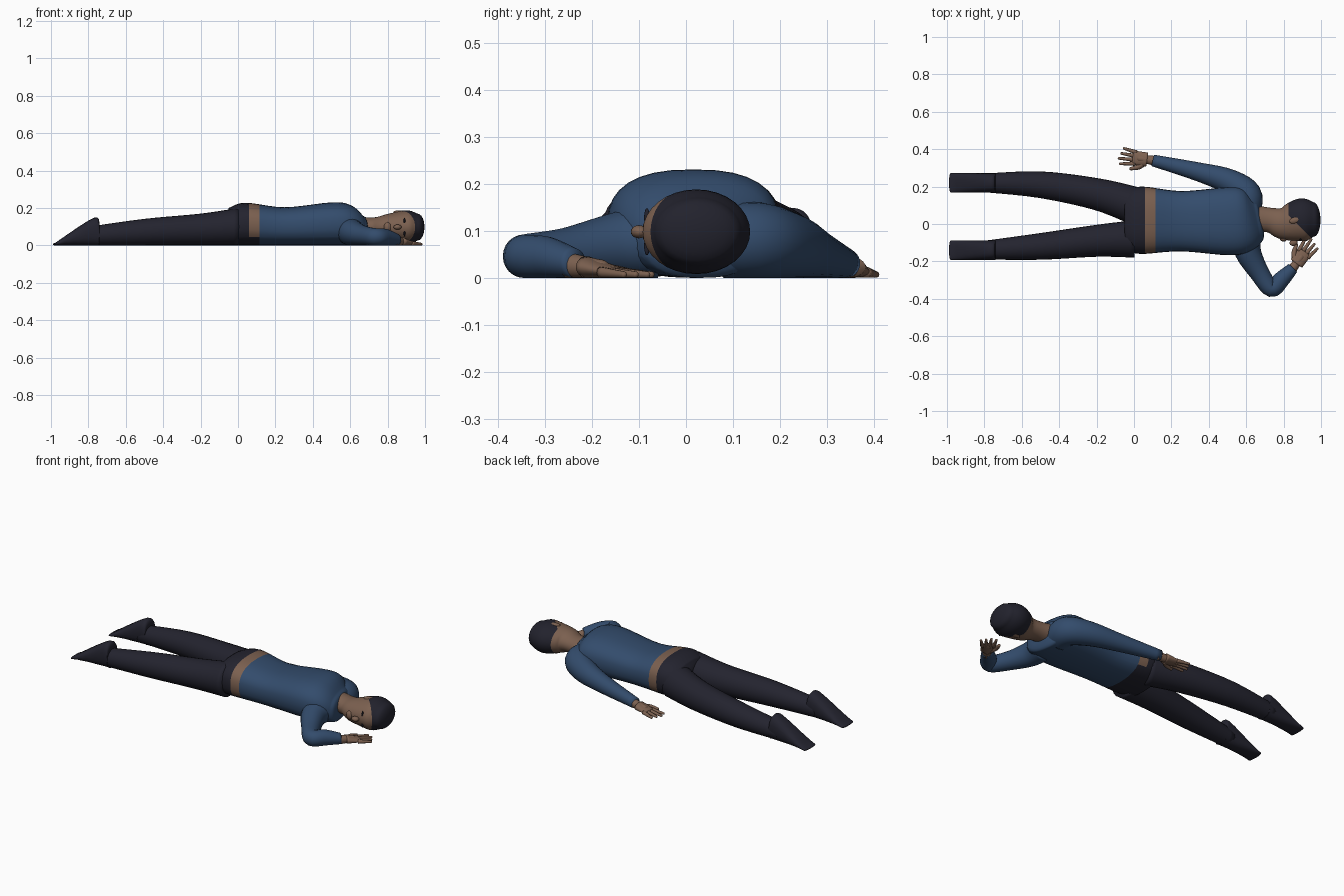
import bpy, bmesh, math
from mathutils import Vector, Matrix

default_cube = bpy.data.objects.get("Cube")
if default_cube:
    bpy.data.objects.remove(default_cube, do_unlink=True)


def material(name, red, green, blue):
    mat = bpy.data.materials.new(name)
    mat.use_nodes = True
    color = (red, green, blue, 1)
    mat.diffuse_color = color
    mat.node_tree.nodes["Principled BSDF"].inputs["Base Color"].default_value = color
    return mat


SHIRT = material("blue_shirt", .033, .072, .15)
TROUSERS = material("dark_cloth", .017, .017, .028)
HAIR = material("dark_hair", .016, .016, .026)
SKIN = material("brown_skin", .2, .118, .08)


def finish(name, mesh_builder, materials, rule=None):
    """Turn a bmesh into a smooth object, coloured by a rule on face centres."""
    bmesh.ops.recalc_face_normals(mesh_builder, faces=mesh_builder.faces)
    for face in mesh_builder.faces:
        face.smooth = True
        if rule:
            face.material_index = rule(face.calc_center_median())
    mesh = bpy.data.meshes.new(name)
    mesh_builder.to_mesh(mesh)
    mesh_builder.free()
    for mat in materials:
        mesh.materials.append(mat)
    part = bpy.data.objects.new(name, mesh)
    bpy.context.scene.collection.objects.link(part)


def smooth_path(stations, steps):
    """Catmull-Rom curve through stations of x, y and half height."""
    knots = [Vector(station) for station in (stations[0], *stations, stations[-1])]
    path = []
    for before, start, end, after in zip(knots, knots[1:], knots[2:], knots[3:]):
        leave, arrive = (end - before) / 2, (after - start) / 2
        for step in range(steps):
            t = step / steps
            bend = (start - end) * 2 + leave + arrive
            sag = (end - start) * 3 - leave * 2 - arrive
            path.append(start + leave * t + sag * t ** 2 + bend * t ** 3)
    path.append(knots[-1])
    return path


def loft(name, stations, materials, rule=None, flat=1, width=None, level=None,
         dome=0, power=2, sides=24, steps=5, cuts=()):
    """Skin superellipse rings, which rest on the floor unless given a level."""
    rings = []
    for x, y, high in smooth_path(stations, steps):
        center = Vector((x, y, high if level is None else level))
        rings.append((center, width or high * flat, high))
    if dome:
        tip, wide, high = rings[-1]
        way = (tip - rings[-2][0]).normalized()
        way.z = 0
        for step in range(1, 6):
            turn = step * math.pi / 11
            shrink = math.cos(turn)
            rings.append((tip + way * dome * math.sin(turn), wide * shrink, high * shrink))

    builder = bmesh.new()
    up = Vector((0, 0, 1))
    loops = []
    for index, (center, wide, high) in enumerate(rings):
        behind = rings[max(index - 1, 0)][0]
        ahead = rings[min(index + 1, len(rings) - 1)][0]
        across = (ahead - behind).cross(up).normalized()
        loop = []
        for side in range(sides):
            turn = math.tau * side / sides
            u, v = (math.copysign(abs(value) ** (2 / power), value)
                    for value in (math.cos(turn), math.sin(turn)))
            loop.append(builder.verts.new(center + across * wide * u + up * high * v))
        loops.append(loop)
    for lower, upper in zip(loops, loops[1:]):
        for side in range(sides):
            builder.faces.new((lower[side - 1], lower[side], upper[side], upper[side - 1]))
    builder.faces.new(loops[0])
    builder.faces.new(loops[-1])
    for point, normal in cuts:
        geometry = builder.verts[:] + builder.edges[:] + builder.faces[:]
        bmesh.ops.bisect_plane(builder, geom=geometry, plane_co=point, plane_no=normal)
    finish(name, builder, materials, rule)


def ellipsoid(name, center, radii, mat, turn=0):
    builder = bmesh.new()
    placement = (Matrix.Translation(center) @ Matrix.Rotation(turn, 4, 'Z')
                 @ Matrix.Diagonal((*radii, 1)))
    bmesh.ops.create_uvsphere(builder, u_segments=16, v_segments=10, radius=1, matrix=placement)
    finish(name, builder, [mat])


# Torso with shirt, bare lower back and trouser waist
WAIST, HEM, BELLY = .06, .115, .045
ALONG, UPWARD = Vector((1, 0, 0)), Vector((0, 0, 1))


def torso_color(center):
    if center.x > HEM:
        return 0
    return 1 if center.x > WAIST and center.z > BELLY else 2


loft("torso",
     [(-.05, .02, .1), (.04, .02, .114), (.25, .015, .102), (.5, .015, .115),
      (.6, .02, .108), (.66, .03, .08)],
     [SHIRT, SKIN, TROUSERS], torso_color, flat=1.58, dome=.03, power=2.5, sides=32,
     cuts=[(ALONG * WAIST, ALONG), (ALONG * HEM, ALONG), (UPWARD * BELLY, UPWARD)])


# Legs share one taper; each shoe slopes from a raised heel to the toes
def leg(side, hip, thigh, shin, foot):
    loft(side + "_leg",
         [(0, hip, .1), (-.2, thigh, .085), (-.5, shin, .071), (-.8, foot, .05)], [TROUSERS])
    loft(side + "_shoe",
         [(-.74, foot, .05), (-.77, foot, .074), (-.98, foot, .006)],
         [TROUSERS], width=.052, dome=.01, power=2.5)


leg("left", .1, .16, .21, .22)
leg("right", -.08, -.09, -.12, -.14)


# Hands: forward runs to the fingertips, inward runs to the thumb
def hand(side, wrist, heading):
    forward = Vector((math.cos(heading), math.sin(heading)))
    inward = forward.orthogonal()

    def place(*points):
        return [(*(wrist + forward * reach + inward * shift), high)
                for reach, shift, high in points]

    loft(side + "_wrist", place((-.02, 0, .027), (.06, 0, .02)), [SKIN], dome=.03)
    loft(side + "_palm", place((.03, 0, .023), (.1, 0, .013)), [SKIN], width=.038, dome=.01)
    for finger in range(4):
        shift = .03 - .02 * finger
        reach = .18 - .01 * abs(finger - 1)
        loft(f"{side}_finger_{finger + 1}",
             place((.09, shift, .012), (reach, shift * 1.4, .007)),
             [SKIN], dome=.007, sides=10)
    loft(side + "_thumb", place((.04, .015, .017), (.07, .045, .014), (.11, .06, .009)),
         [SKIN], dome=.008, sides=10)


# Arms: one along the body, one bent beside the face
def arm(side, heading, *stations):
    loft(side + "_sleeve", stations, [SHIRT])
    hand(side, Vector(stations[-1][:2]), math.radians(heading))


arm("left", 172, (.6, .08, .08), (.6, .16, .08), (.5, .23, .067), (.34, .28, .05), (.1, .34, .031))
arm("right", 53, (.6, -.06, .08), (.61, -.15, .07), (.67, -.26, .053),
    (.735, -.345, .046), (.79, -.295, .044), (.85, -.235, .031))

# Head turned sideways, with neck and short hair
NAPE, HAIRLINE, FACE_LEVEL = .825, .872, .098
loft("head",
     [(.65, .03, .055), (.73, .02, .052), (.8, .005, .07), (.9, .022, .09), (.96, .025, .072)],
     [SKIN, HAIR], lambda center: int(center.x > NAPE and center.x + center.y > HAIRLINE),
     flat=1.28, level=FACE_LEVEL, dome=.037, sides=32,
     cuts=[(ALONG * NAPE, ALONG), (ALONG * HAIRLINE, Vector((1, 1, 0)))])
ellipsoid("nose", (.853, -.1, FACE_LEVEL), (.022, .017, .014), SKIN, .25)
ellipsoid("chin", (.8, -.078, FACE_LEVEL), (.02, .016, .026), SKIN)
for place_name, direction in (("upper", 1), ("lower", -1)):
    ellipsoid(place_name + "_ear", (.86, .02, FACE_LEVEL + direction * .08),
              (.03, .017, .01), SKIN, .3)
    ellipsoid(place_name + "_brow", (.89, -.083, FACE_LEVEL + direction * .03),
              (.005, .006, .02), HAIR)
